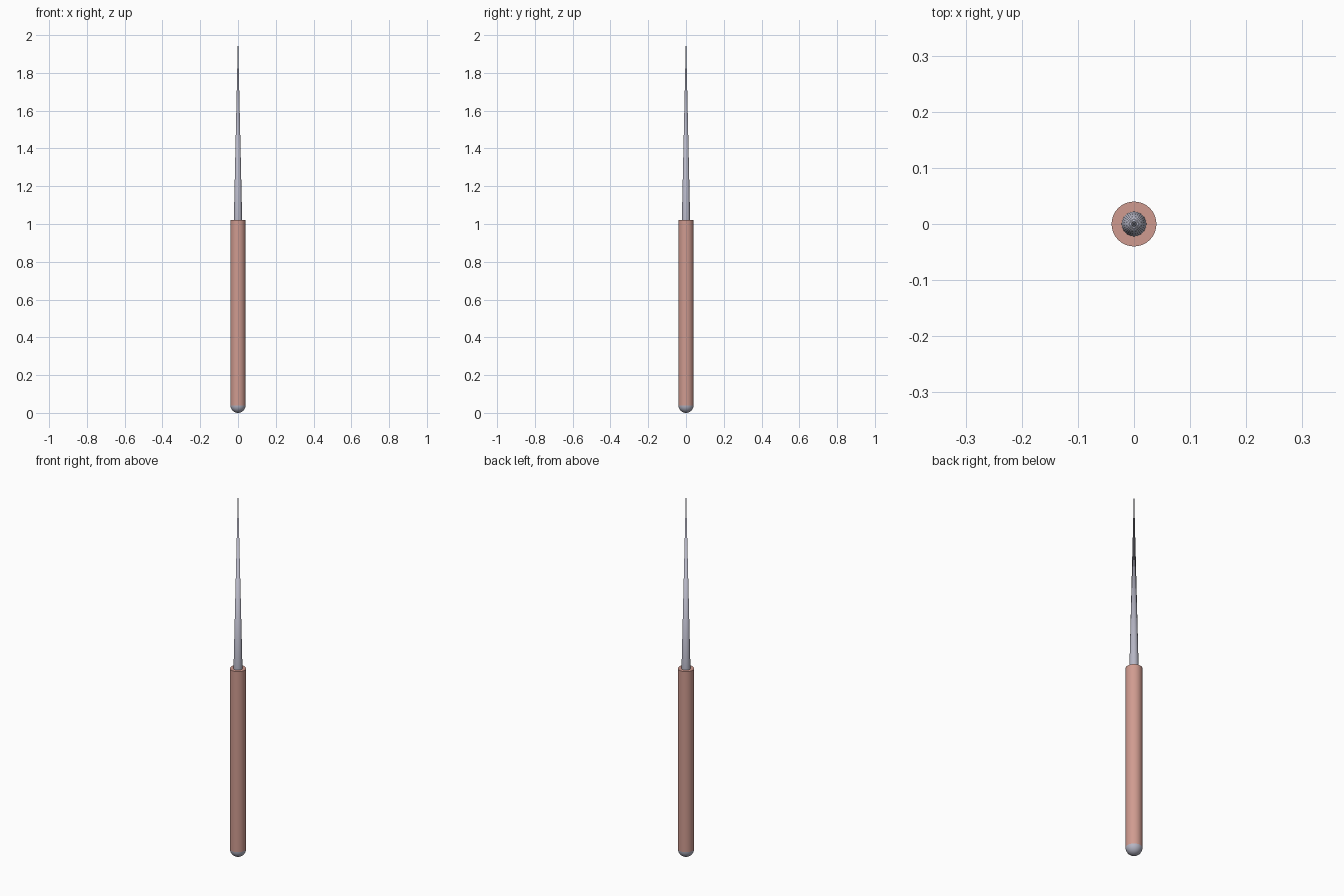
import bpy, bmesh, math

if "Cube" in bpy.data.objects:
    bpy.data.objects.remove(bpy.data.objects["Cube"])

SIDES = 32


def material(name, rgb):
    m = bpy.data.materials.new(name)
    m.diffuse_color = (*rgb, 1.0)
    m.use_nodes = True
    m.node_tree.nodes["Principled BSDF"].inputs["Base Color"].default_value = m.diffuse_color
    return m


def lathe(name, profile, mat):
    """Spin a (radius, z) profile around the z axis."""
    bm = bmesh.new()
    verts = [bm.verts.new((r, 0, z)) for r, z in profile]
    edges = [bm.edges.new(pair) for pair in zip(verts, verts[1:])]
    bmesh.ops.spin(bm, geom=verts + edges, cent=(0, 0, 0), axis=(0, 0, 1),
                   angle=math.tau, steps=SIDES)
    bmesh.ops.remove_doubles(bm, verts=bm.verts, dist=1e-5)
    bmesh.ops.recalc_face_normals(bm, faces=bm.faces)
    mesh = bpy.data.meshes.new(name)
    bm.to_mesh(mesh)
    bm.free()
    mesh.materials.append(mat)
    obj = bpy.data.objects.new(name, mesh)
    bpy.context.collection.objects.link(obj)
    bpy.ops.object.select_all(action='DESELECT')
    obj.select_set(True)
    bpy.context.view_layer.objects.active = obj
    bpy.ops.object.shade_smooth_by_angle(angle=math.radians(35))
    return obj


wood = material("reddish_wood", (0.63, 0.33, 0.28))
steel = material("steel", (0.47, 0.47, 0.56))

R = 0.04        # handle radius
TOP = 1.02      # top of handle

# Handle: plain round grip
lathe("handle", [(0, R), (R, R), (R, TOP), (0, TOP)], wood)

# Spike: long slender cone seated in the handle
lathe("spike", [(0, TOP - 0.02), (0.0225, TOP - 0.02), (0, 2.0)], steel)

# Pommel: half-round steel cap under the handle
arc = [(R * math.sin(a), R - R * math.cos(a))
       for a in (math.pi / 2 * i / 8 for i in range(9))]
lathe("pommel_cap", arc + [(0, R)], steel)
